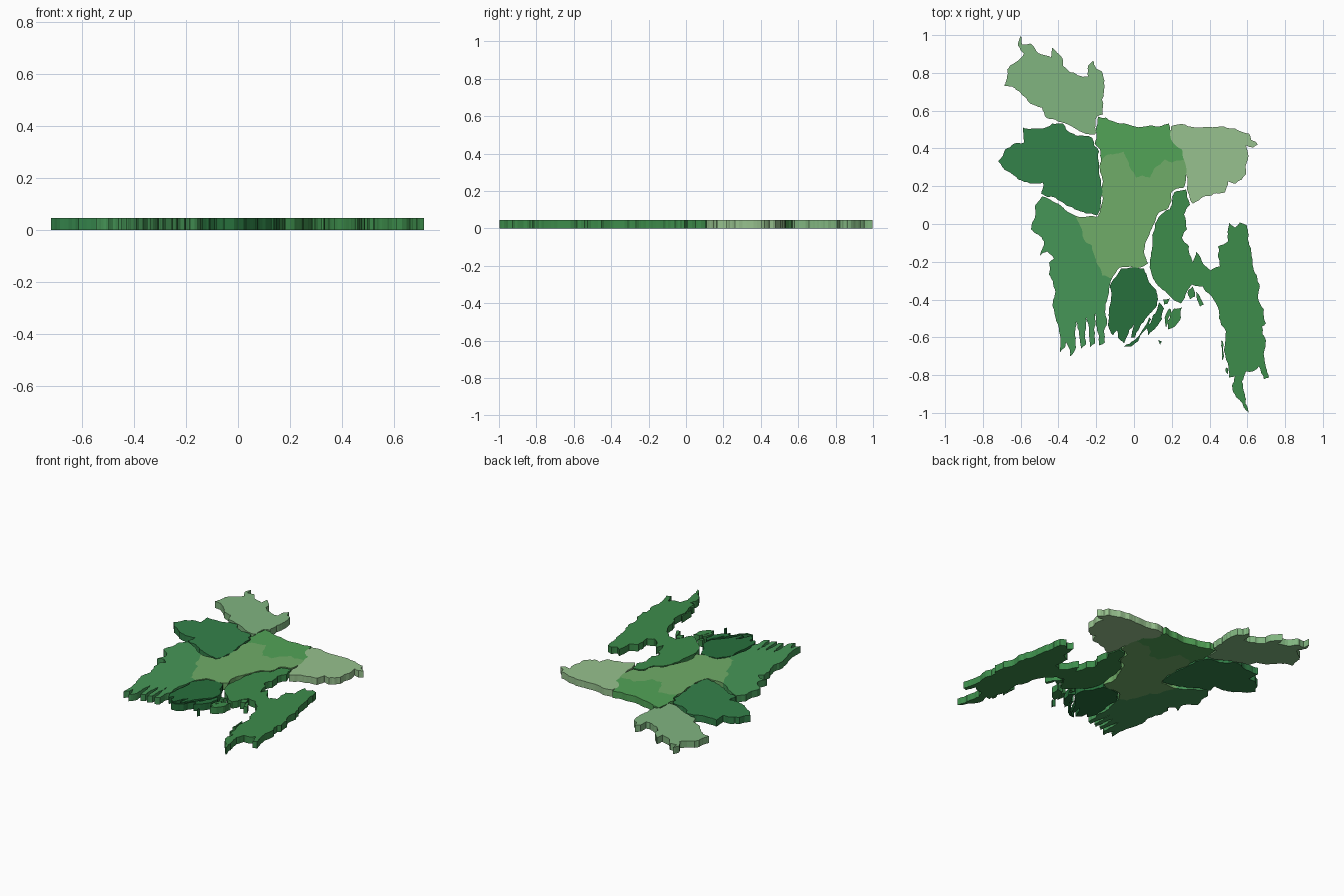
import bpy, bmesh, math

THICK = 0.046
CX, CY, UNIT = 1134.0, 224.5, 189.0    # sketch grid centre and units per model unit


def rough(a, b, depth=3):
    """Jagged points from a to b; the same edge gives the same jags both ways."""
    p, q = sorted((a, b))
    dx, dy = q[0] - p[0], q[1] - p[1]
    length = math.hypot(dx, dy)
    if depth == 0 or length < 4:
        return [a]
    wave = math.sin(p[0] * 12.99 + p[1] * 78.23 + q[0] * 37.72 + q[1] * 9.15) * 4375.85
    k = (wave - math.floor(wave) - 0.5) * 0.22
    m = ((p[0] + q[0]) / 2 - dy * k, (p[1] + q[1]) / 2 + dx * k)
    return rough(a, m, depth - 1) + rough(m, b, depth - 1)


def linear(hexcol):
    vals = [int(hexcol[i:i + 2], 16) / 255 for i in (0, 2, 4)]
    return [v / 12.92 if v <= 0.04045 else ((v + 0.055) / 1.055) ** 2.4 for v in vals] + [1]


def region(name, colour, *rings):
    """Flat slab extruded from one or more outlines."""
    bm = bmesh.new()
    for ring in rings:
        pts = []
        for a, b in zip(ring, ring[1:] + ring[:1]):
            pts += rough(a, b)
        low = [bm.verts.new(((x - CX) / UNIT, (CY - y) / UNIT, 0)) for x, y in pts]
        face = bm.faces.new(low)
        up = bmesh.ops.extrude_face_region(bm, geom=[face], use_keep_orig=True)
        for v in up["geom"]:
            if isinstance(v, bmesh.types.BMVert):
                v.co.z = THICK
    bmesh.ops.recalc_face_normals(bm, faces=bm.faces[:])
    mesh = bpy.data.meshes.new(name)
    bm.to_mesh(mesh)
    bm.free()
    mat = bpy.data.materials.new(name + "_green")
    mat.diffuse_color = linear(colour)
    mesh.materials.append(mat)
    bpy.context.collection.objects.link(bpy.data.objects.new(name, mesh))


# Borders shared by neighbouring regions
north_central = [(1184, 160), (1172, 163), (1165, 160), (1155, 168), (1150, 178), (1142, 176),
                 (1136, 178), (1130, 168), (1124, 152), (1118, 154), (1108, 155), (1101, 162)]
central_southwest = [(1112, 279), (1102, 276), (1096, 262), (1092, 246), (1084, 240),
                     (1080, 226), (1075, 216)]
central_south = [(1148, 264), (1140, 268), (1130, 267), (1120, 268), (1112, 279)]

# North-west tip
region("northwest_region", "81B580", [
    (1021, 36), (1022, 45), (1030, 44), (1036, 51), (1042, 55), (1051, 58), (1052, 48), (1057, 53),
    (1062, 58), (1063, 66), (1069, 72), (1078, 76), (1088, 77), (1088, 66), (1093, 61), (1096, 69),
    (1102, 72), (1104, 84), (1102, 100), (1103, 115), (1097, 117), (1095, 135), (1083, 133),
    (1070, 126), (1058, 122), (1046, 118), (1042, 108), (1030, 104), (1021, 94), (1012, 87),
    (1004, 86), (1007, 70), (1015, 63), (1021, 58), (1024, 54), (1018, 46)])

# West
region("west_region", "34824A", [
    (1023, 128), (1040, 129), (1052, 124), (1063, 124), (1066, 130), (1076, 136), (1092, 138),
    (1094, 146), (1099, 152), (1099, 165), (1101, 182), (1101, 198), (1097, 216), (1086, 214),
    (1075, 210), (1066, 206), (1055, 198), (1041, 194), (1043, 183), (1030, 184), (1018, 180),
    (1008, 172), (998, 162), (1005, 150), (1014, 144), (1024, 143)])

# North
region("north_region", "52A357", [
    (1098, 117), (1106, 118), (1120, 124), (1135, 127), (1150, 126), (1169, 124), (1171, 140),
    (1182, 150)] + north_central + [(1100, 150), (1095, 145), (1096, 132)])

# Centre
region("central_region", "70AC68", north_central[::-1] + [
    (1186, 175), (1184, 188), (1172, 192), (1168, 209), (1159, 213), (1153, 226), (1148, 238),
    (1144, 252)] + central_south + central_southwest[1:] + [
    (1087, 217), (1098, 217), (1103, 199), (1103, 182), (1100, 170)])

# North-east
region("northeast_region", "97C18E", [
    (1171, 127), (1185, 125), (1200, 128), (1220, 127), (1235, 129), (1249, 134), (1251, 140),
    (1258, 145), (1253, 148), (1246, 146), (1248, 160), (1246, 175), (1236, 184), (1228, 182),
    (1225, 193), (1214, 194), (1204, 197), (1193, 204), (1190, 200), (1187, 188), (1186, 175),
    (1184, 160), (1182, 150), (1171, 140)])

# South-west with its river-mouth fingers
region("southwest_region", "469657", [
    (1042, 197), (1053, 202), (1063, 208)] + central_southwest[::-1] + [
    (1109, 290), (1107, 320), (1105, 343), (1099, 346), (1097, 330), (1095, 314), (1094, 330),
    (1095, 344), (1090, 348), (1089, 333), (1086, 318), (1085, 332), (1086, 345), (1081, 349),
    (1079, 335), (1076, 322), (1075, 336), (1076, 348), (1070, 357), (1068, 345), (1069, 332),
    (1065, 348), (1060, 353), (1058, 325), (1054, 310), (1055, 290), (1049, 275), (1049, 263),
    (1054, 259), (1047, 252), (1040, 256), (1044, 242), (1031, 230), (1035, 218), (1035, 206)])

# South delta and its split islands
region("south_region", "27703C", [
    (1121, 269), (1131, 268), (1144, 269), (1148, 280), (1156, 290), (1158, 300), (1157, 306),
    (1150, 314), (1145, 320), (1139, 330), (1135, 338), (1131, 338), (1134, 325), (1127, 337),
    (1124, 344), (1118, 338), (1117, 331), (1113, 336), (1108, 326), (1109, 312), (1111, 300),
    (1110, 288), (1114, 279)],
    [(1159, 303), (1164, 309), (1162, 320), (1156, 328), (1148, 336), (1147, 329), (1153, 316)],
    [(1149, 318), (1151, 320), (1145, 331), (1138, 342), (1131, 347), (1124, 347), (1134, 341),
     (1142, 331)],
    [(1158, 341), (1162, 342), (1160, 346)])

# South-east with the long coastal strip and offshore islands
region("southeast_region", "3D8C4B", [
    (1174, 193), (1186, 190), (1190, 205), (1184, 215), (1187, 230), (1182, 238), (1189, 247),
    (1193, 263), (1196, 252), (1203, 264), (1211, 271), (1220, 267), (1218, 247), (1228, 242),
    (1229, 223), (1235, 228), (1240, 223), (1247, 226), (1249, 245), (1252, 258), (1257, 276),
    (1258, 298), (1264, 310), (1266, 324), (1262, 327), (1266, 341), (1266, 368), (1269, 378),
    (1264, 380), (1259, 367), (1253, 372), (1246, 372), (1242, 382), (1245, 395), (1249, 413),
    (1240, 401), (1232, 387), (1235, 377), (1229, 378), (1228, 364), (1225, 345), (1226, 332),
    (1221, 325), (1219, 312), (1211, 296), (1203, 287), (1192, 285), (1187, 292), (1181, 304),
    (1170, 297), (1160, 288), (1153, 279), (1150, 264), (1152, 250), (1155, 228), (1161, 215),
    (1170, 210)],
    [(1174, 309), (1182, 308), (1181, 318), (1175, 327), (1168, 330), (1170, 318)],
    [(1188, 291), (1193, 287), (1195, 297), (1190, 300)],
    [(1196, 292), (1200, 297), (1204, 305), (1200, 307), (1197, 300)],
    [(1163, 300), (1170, 299), (1168, 304), (1164, 305)],
    [(1169, 309), (1171, 310), (1166, 328), (1165, 322)],
    [(1221, 341), (1223, 342), (1224, 357), (1222, 361)],
    [(1226, 368), (1228, 369), (1228, 375), (1226, 373)])
